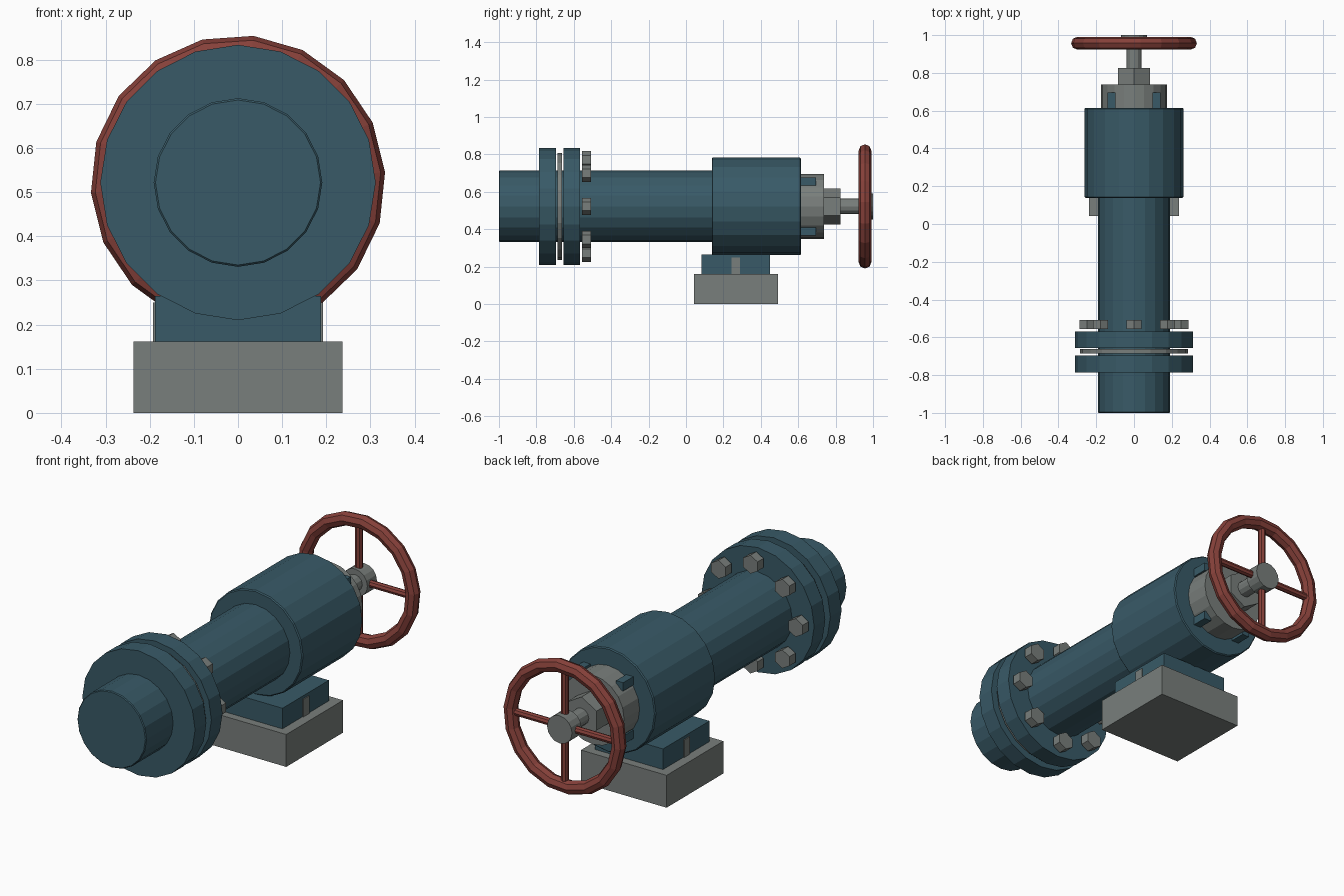
import bpy, math
from mathutils import Vector

if "Cube" in bpy.data.objects:
    bpy.data.objects.remove(bpy.data.objects["Cube"])

CZ = 0.522  # height of the pipe axis


def material(name, rgb):
    m = bpy.data.materials.new(name)
    m.diffuse_color = (*rgb, 1)
    m.use_nodes = True
    m.node_tree.nodes["Principled BSDF"].inputs["Base Color"].default_value = m.diffuse_color
    return m


TEAL = material("teal paint", (0.040, 0.102, 0.135))
GREY = material("grey metal", (0.19, 0.21, 0.20))
RED = material("red paint", (0.24, 0.052, 0.042))


def finish(name, mat, bevel=0):
    o = bpy.context.object
    o.name = name
    o.data.materials.append(mat)
    if bevel:
        b = o.modifiers.new("edge", 'BEVEL')
        b.width = bevel
        b.segments = 1
        b.limit_method = 'ANGLE'
        b.angle_limit = math.radians(40)
    return o


def cyl(name, mat, r, y0, y1, n=20, x=0, z=CZ, bevel=0):
    """Cylinder along y with a vertex pointing straight up."""
    bpy.ops.mesh.primitive_cylinder_add(vertices=n, radius=r, depth=y1 - y0,
                                        location=(x, (y0 + y1) / 2, z),
                                        rotation=(math.pi / 2, 0, 0))
    return finish(name, mat, bevel)


def box(name, mat, lo, hi):
    lo, hi = Vector(lo), Vector(hi)
    bpy.ops.mesh.primitive_cube_add(size=1, location=(lo + hi) / 2)
    bpy.context.object.scale = hi - lo
    return finish(name, mat)


# Pipe, valve body and flanged joint
cyl("pipe", TEAL, 0.191, -1.0, 0.15, bevel=0.004)
cyl("valve_body", TEAL, 0.261, 0.138, 0.615, bevel=0.005)
cyl("front_flange", TEAL, 0.312, -0.785, -0.696)
cyl("gasket", GREY, 0.286, -0.686, -0.662)
cyl("rear_flange", TEAL, 0.312, -0.656, -0.568)

# Ring of hex bolts behind the rear flange
for i in range(8):
    a = i * math.pi / 4
    cyl(f"flange_bolt_{i}", GREY, 0.046, -0.556, -0.509, 6,
        0.25 * math.cos(a), CZ + 0.25 * math.sin(a))

# Bonnet, lugs, gland nut and stem
cyl("bonnet", GREY, 0.174, 0.60, 0.738)
for sx in (-1, 1):
    for sz in (-1, 1):
        x, z = sx * 0.119, CZ + sz * 0.134
        box("bonnet_lug", TEAL, (x - 0.02, 0.61, z - 0.021), (x + 0.02, 0.695, z + 0.021))
cyl("gland_nut", GREY, 0.097, 0.73, 0.827, 6)
cyl("stem", GREY, 0.041, 0.82, 0.95, 12)

# Handwheel
WY = 0.957
cyl("wheel_hub", GREY, 0.069, 0.925, 1.0, 16)
bpy.ops.mesh.primitive_torus_add(major_segments=18, minor_segments=8,
                                 major_radius=0.300, minor_radius=0.034,
                                 location=(0, WY, CZ),
                                 rotation=(math.pi / 2, math.radians(-4), 0))
finish("wheel_rim", RED)
for i in range(4):
    a = i * math.pi / 2
    bpy.ops.mesh.primitive_cylinder_add(
        vertices=8, radius=0.018, depth=0.26,
        location=(0.17 * math.sin(a), WY, CZ + 0.17 * math.cos(a)), rotation=(0, a, 0))
    finish(f"wheel_spoke_{i}", RED)

# Support: plinth, saddle and side ribs
box("plinth", GREY, (-0.237, 0.043, 0), (0.237, 0.492, 0.162))
box("saddle", TEAL, (-0.188, 0.083, 0.162), (0.188, 0.45, 0.265))
for s in (-1, 1):
    box("saddle_rib", GREY, (s * 0.182 - 0.011, 0.243, 0.162), (s * 0.182 + 0.011, 0.289, 0.25))
